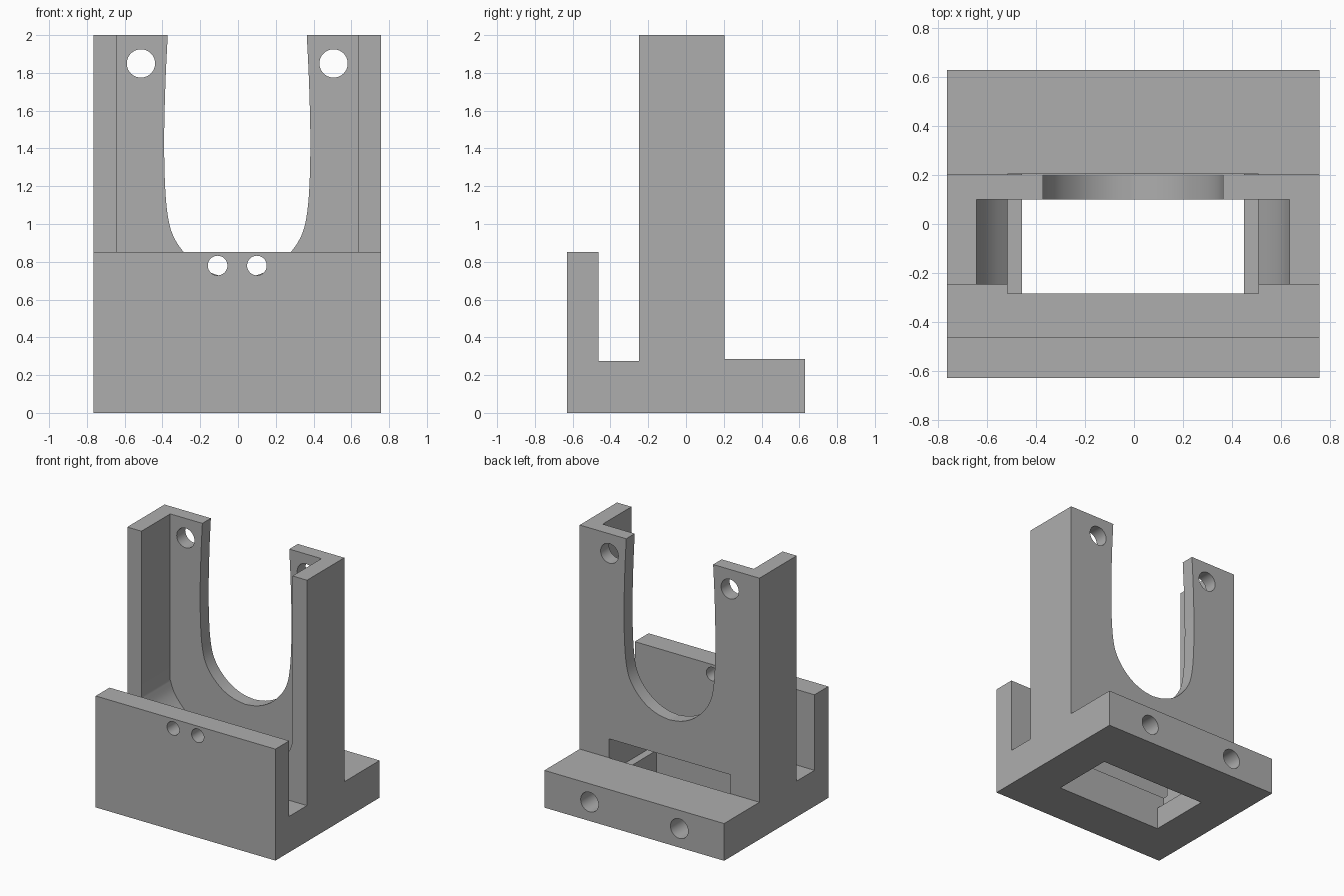
import bpy
import bmesh
import math

cube = bpy.data.objects.get("Cube")
if cube:
    bpy.data.objects.remove(cube, do_unlink=True)

CX = -0.004  # the bracket's plane of symmetry

grey = bpy.data.materials.new("plain_grey")
grey.use_nodes = True
grey.diffuse_color = (0.42, 0.42, 0.42, 1)
grey.node_tree.nodes["Principled BSDF"].inputs["Base Color"].default_value = (0.42, 0.42, 0.42, 1)


def prism(name, points, offset):
    """Extrude a closed 3D outline by an offset vector."""
    bm = bmesh.new()
    face = bm.faces.new([bm.verts.new(p) for p in points])
    grown = bmesh.ops.extrude_face_region(bm, geom=[face])["geom"]
    verts = [v for v in grown if isinstance(v, bmesh.types.BMVert)]
    bmesh.ops.translate(bm, verts=verts, vec=offset)
    bmesh.ops.recalc_face_normals(bm, faces=bm.faces)
    mesh = bpy.data.meshes.new(name)
    bm.to_mesh(mesh)
    bm.free()
    mesh.materials.append(grey)
    obj = bpy.data.objects.new(name, mesh)
    bpy.context.collection.objects.link(obj)
    return obj


def along_y(name, outline, y0, y1):
    return prism(name, [(x + CX, y0, z) for x, z in outline], (0, y1 - y0, 0))


def rect(half, z0, z1):
    return [(-half, z0), (half, z0), (half, z1), (-half, z1)]


def circle(x, z, r, n=40):
    return [(x + r * math.cos(math.tau * i / n), z + r * math.sin(math.tau * i / n)) for i in range(n)]


def mirrored(half):
    """Close a right-hand outline, listed bottom to top, with its mirror image."""
    return half + [(-x, z) for x, z in reversed(half) if x > 0]


def smooth_half(points, steps=5):
    """Catmull-Rom curve through a few points."""
    pts = [points[0]] + points + [points[-1]]
    out = []
    for a, b, c, d in zip(pts, pts[1:], pts[2:], pts[3:]):
        for i in range(steps):
            t = i / steps
            out.append(tuple(0.5 * (2 * q + (r - p) * t + (2 * p - 5 * q + 4 * r - s) * t * t
                                    + (3 * q - p - 3 * r + s) * t ** 3)
                             for p, q, r, s in zip(a, b, c, d)))
    return out + [points[-1]]


# Body: stepped side profile with front plate, channel, tower and rear foot
side = [(-0.63, 0), (0.63, 0), (0.63, 0.285), (0.203, 0.285), (0.203, 2), (-0.248, 2),
        (-0.248, 0.275), (-0.463, 0.275), (-0.463, 0.853), (-0.63, 0.853)]
body = prism("bracket_body", [(-0.764, y, z) for y, z in side], (1.522, 0, 0))

cutters = []

# Tall bay, open to the front, narrowing towards the floor
bay = [(0.513, 0.35), (0.513, 0.52)] + smooth_half(
    [(0.515, 0.53), (0.57, 0.59), (0.613, 0.655), (0.64, 0.73)]) + [(0.64, 2.1)]
cutters.append(along_y("bay_cutter", mirrored(bay), -0.35, 0.1))

# U opening in the back wall
opening = smooth_half([(0, 0.712), (0.1, 0.728), (0.2, 0.775), (0.285, 0.853), (0.34, 0.94),
                       (0.367, 1.04), (0.382, 1.2), (0.387, 1.45), (0.38, 1.75), (0.368, 2)])
cutters.append(along_y("opening_cutter", mirrored(opening + [(0.368, 2.1)]), 0.05, 0.3))

# Low pocket with a slot out of the back, and the narrower hole under it
cutters.append(along_y("pocket_cutter", rect(0.513, 0.17, 0.43), -0.285, 0.204))
cutters.append(along_y("floor_hole_cutter", rect(0.454, -0.1, 0.25), -0.285, 0.204))

# Bolt holes: tower tops, front plate and rear foot
for s in (-1, 1):
    cutters.append(along_y("tower_hole_cutter", circle(s * 0.51, 1.85, 0.075), 0.05, 0.3))
    cutters.append(along_y("plate_hole_cutter", circle(s * 0.104, 0.78, 0.052), -0.7, -0.4))
    cutters.append(along_y("foot_hole_cutter", circle(s * 0.38, 0.145, 0.075), 0.15, 0.7))

bpy.context.view_layer.objects.active = body
for cutter in cutters:
    cutter.hide_render = True
    mod = body.modifiers.new("cut", "BOOLEAN")
    mod.operation = "DIFFERENCE"
    mod.solver = "EXACT"
    mod.object = cutter
    bpy.ops.object.modifier_apply(modifier=mod.name)
    bpy.data.objects.remove(cutter, do_unlink=True)

# Smooth the curved walls and keep the corners sharp
bpy.ops.object.select_all(action="DESELECT")
body.select_set(True)
bpy.ops.object.shade_smooth_by_angle(angle=math.radians(25))
